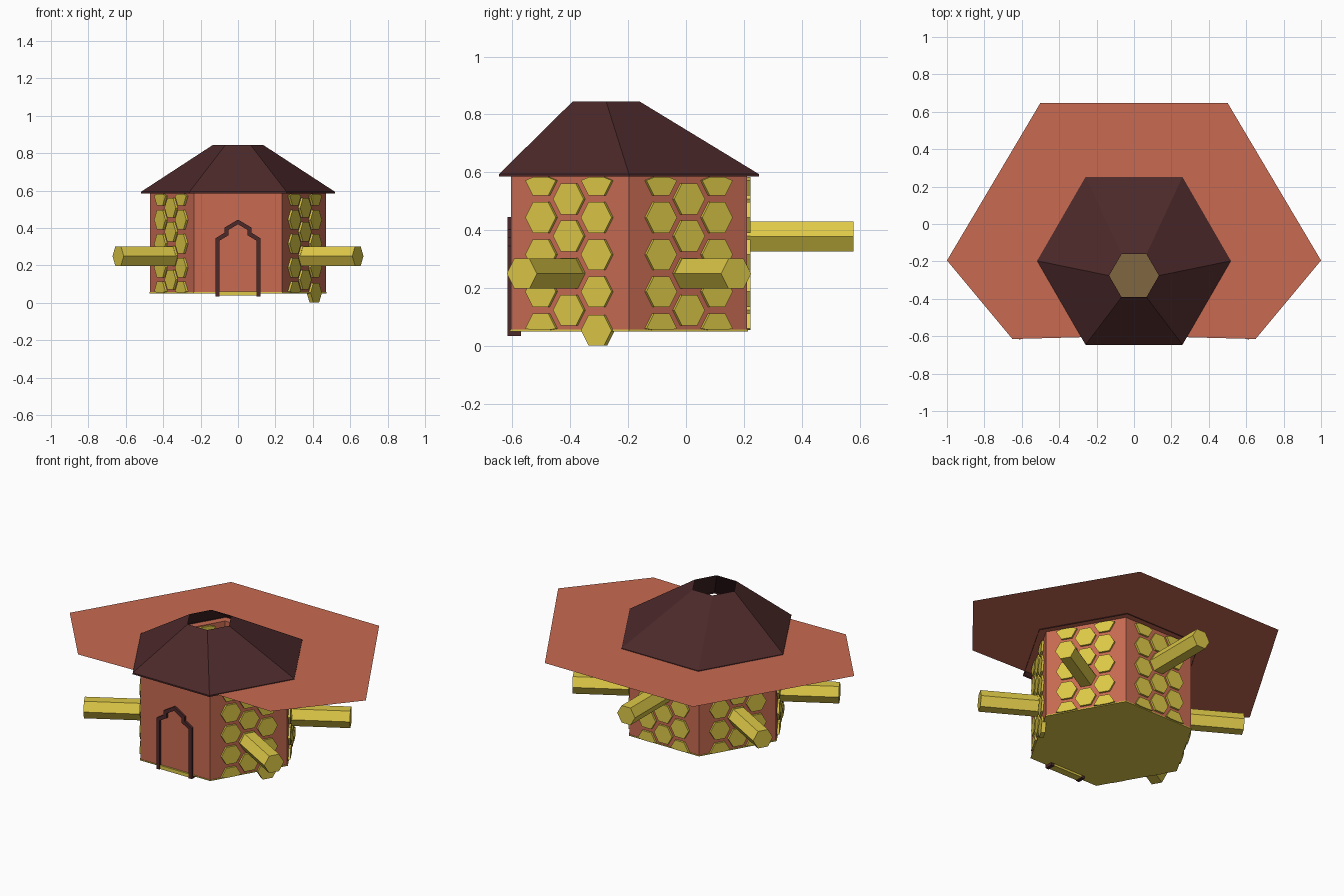
import bpy, bmesh, math
from mathutils import Vector

if "Cube" in bpy.data.objects:
    bpy.data.objects.remove(bpy.data.objects["Cube"])

CY = -0.197          # y centre of the hexagonal hut
R = 0.47             # hut corner radius
AP = R * math.cos(math.pi / 6)
BASE, EAVE = 0.055, 0.59


def srgb(r, g, b):
    lin = lambda c: (c / 255 / 12.92) if c < 11 else ((c / 255 + 0.055) / 1.055) ** 2.4
    return (lin(r), lin(g), lin(b), 1)


def mat(name, *rgb):
    m = bpy.data.materials.new(name)
    m.diffuse_color = srgb(*rgb)
    m.use_nodes = True
    m.node_tree.nodes["Principled BSDF"].inputs["Base Color"].default_value = m.diffuse_color
    return m


YELLOW = mat("honey_yellow", 222, 201, 72)
CLAY = mat("terracotta", 200, 107, 82)
DARK = mat("dark_brown", 76, 41, 42)
TAN = mat("floor_tan", 128, 102, 64)


def finish(name, bm, material, recalc=True):
    if recalc:
        bmesh.ops.recalc_face_normals(bm, faces=bm.faces)
    me = bpy.data.meshes.new(name)
    bm.to_mesh(me)
    bm.free()
    me.materials.append(material)
    ob = bpy.data.objects.new(name, me)
    bpy.context.collection.objects.link(ob)
    return ob


def hexagon(r, z, cy=CY):
    return [Vector((r * math.cos(i * math.pi / 3), cy + r * math.sin(i * math.pi / 3), z))
            for i in range(6)]


def loft(bm, loops, cap_start=False, cap_end=False):
    """Join equal-length closed loops with quads."""
    rows = [[bm.verts.new(p) for p in lp] for lp in loops]
    n = len(rows[0])
    for a, b in zip(rows, rows[1:]):
        for i in range(n):
            j = (i + 1) % n
            bm.faces.new((a[i], a[j], b[j], b[i]))
    if cap_start:
        bm.faces.new(rows[0][::-1])
    if cap_end:
        bm.faces.new(rows[-1])


def wall_frame(angle):
    """Face centre, outward normal and horizontal tangent of a hut wall."""
    n = Vector((math.cos(angle), math.sin(angle), 0))
    t = Vector((-n.y, n.x, 0))
    return Vector((0, CY, 0)) + n * AP, n, t


# Walls
bm = bmesh.new()
loft(bm, [hexagon(R, BASE), hexagon(R, EAVE)])
finish("walls", bm, CLAY, False)

# Floor slab and inside floor
bm = bmesh.new()
loft(bm, [hexagon(R + 0.004, BASE - 0.004), hexagon(R + 0.004, BASE + 0.002)], True, True)
finish("floor_slab", bm, YELLOW)
bm = bmesh.new()
bm.faces.new([bm.verts.new(p) for p in hexagon(R - 0.01, BASE + 0.008)])
finish("inside_floor", bm, TAN, False)

# Roof: short lip and slopes leaning to an open, off-centre top
bm = bmesh.new()
loft(bm, [hexagon(0.518, 0.585), hexagon(0.518, 0.594), hexagon(0.133, 0.845, -0.276)])
finish("roof", bm, DARK, False)

# Flat canopy round the hut, open at the front
bm = bmesh.new()
outer = [(0.65, -0.615), (1, -0.195), (0.5, 0.648), (-0.5, 0.648), (-1, -0.195), (-0.65, -0.615)]
inner = hexagon(R, EAVE)
inner = [inner[5]] + inner[:5]
ov = [bm.verts.new((x, y, EAVE)) for x, y in outer]
iv = [bm.verts.new(p) for p in inner]
for i in range(5):
    bm.faces.new((ov[i], ov[i + 1], iv[i + 1], iv[i]))
finish("canopy", bm, CLAY, False)

# Honeycomb cells on every wall but the front, trimmed at floor and eave
walls = {"front_right": -30, "back_right": 30, "back": 90, "back_left": 150, "front_left": 210}
for name, deg in walls.items():
    c, n, t = wall_frame(math.radians(deg))
    bm = bmesh.new()
    for col in (-1, 0, 1):
        zs = [0.06 + 0.128 * k for k in range(5)] if col else [0.124 + 0.128 * k for k in range(4)]
        for z0 in zs:
            hanging = name == "front_right" and col == 1 and z0 < 0.1
            pts = []
            for i in range(6):
                a = i * math.pi / 3
                z = z0 + 0.061 * math.sin(a)
                z = max(0, z - 0.006) if hanging else min(max(z, BASE), 0.583)
                pts.append(c + t * (col * 0.111 + 0.061 * math.cos(a)) + Vector((0, 0, z)))
            loft(bm, [[p + n * d for p in pts] for d in (-0.012, 0.012)], True, True)
    finish("honeycomb_" + name, bm, YELLOW)

    # Hexagonal beam sticking out of the same wall
    zc, length = (0.378, 0.368) if name == "back" else (0.25, 0.333)
    ring = [c + t * 0.06 * math.cos(i * math.pi / 3)
            + Vector((0, 0, zc + 0.06 * math.sin(i * math.pi / 3))) for i in range(6)]
    bm = bmesh.new()
    loft(bm, [[p + n * d for p in ring] for d in (-0.02, length)], True, True)
    finish("beam_" + name, bm, YELLOW)

# Door frame: stepped, pointed arch as a swept band
half_out = [(0.12, 0.035), (0.12, 0.345), (0.072, 0.375), (0.072, 0.402)]
half_in = [(0.098, 0.035), (0.098, 0.333), (0.05, 0.362), (0.05, 0.39)]
mirror = lambda h, top: h + [(0, top)] + [(-x, z) for x, z in reversed(h)]
po, pi_ = mirror(half_out, 0.445), mirror(half_in, 0.42)
yf, yb = CY - AP - 0.013, CY - AP + 0.035
bm = bmesh.new()
sections = [[Vector((a[0], yf, a[1])), Vector((b[0], yf, b[1])),
             Vector((b[0], yb, b[1])), Vector((a[0], yb, a[1]))] for a, b in zip(po, pi_)]
loft(bm, sections, True, True)
finish("door_frame", bm, DARK)

# Door sill
bm = bmesh.new()
rect = [(-0.098, yf + 0.003), (0.098, yf + 0.003), (0.098, yb), (-0.098, yb)]
loft(bm, [[Vector((x, y, z)) for x, y in rect] for z in (0.038, 0.06)], True, True)
finish("door_sill", bm, YELLOW)
